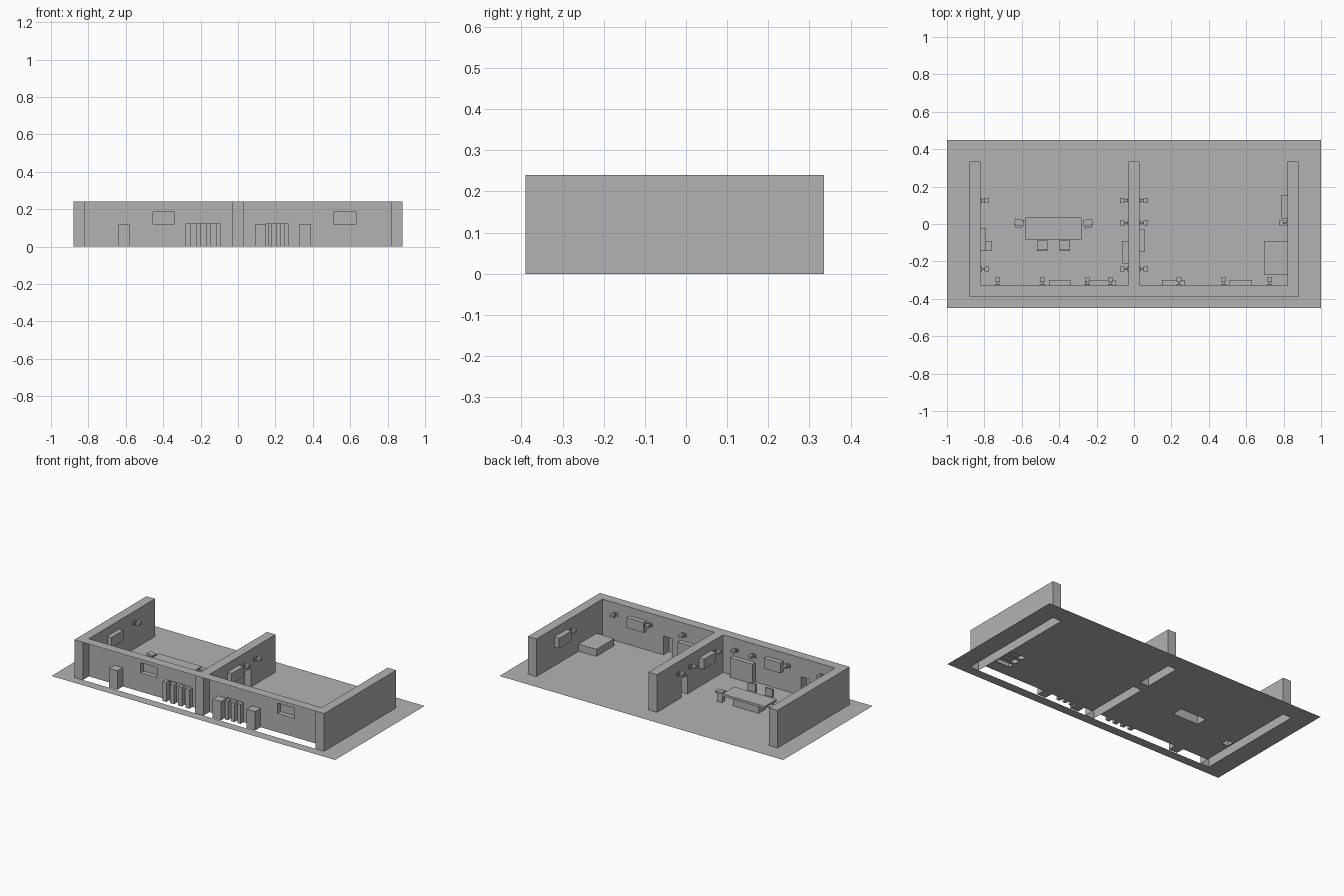
import bpy, math
from mathutils import Matrix

if "Cube" in bpy.data.objects:
    bpy.data.objects.remove(bpy.data.objects["Cube"])

plaster = bpy.data.materials.new("plain_grey")
plaster.diffuse_color = (0.45, 0.45, 0.45, 1)
plaster.use_nodes = True
plaster.node_tree.nodes["Principled BSDF"].inputs["Base Color"].default_value = plaster.diffuse_color
H = 0.24                    # wall height
YI, YO, YB = -0.33, -0.39, 0.335   # front wall inside, outside, back end of walls


def make(name, verts, faces, matrix=None):
    me = bpy.data.meshes.new(name)
    me.from_pydata(verts, [], faces)
    me.materials.append(plaster)
    ob = bpy.data.objects.new(name, me)
    bpy.context.collection.objects.link(ob)
    if matrix:
        ob.matrix_world = matrix
    return ob


def box(name, x0, x1, y0, y1, z0, z1, skip="", matrix=None):
    """Box with optional missing sides: l r (x), f b (y), d u (z)."""
    v = [(x, y, z) for x in (x0, x1) for y in (y0, y1) for z in (z0, z1)]
    sides = {"l": (0, 1, 3, 2), "r": (4, 6, 7, 5), "f": (0, 4, 5, 1),
             "b": (2, 3, 7, 6), "d": (0, 2, 6, 4), "u": (1, 5, 7, 3)}
    return make(name, v, [f for k, f in sides.items() if k not in skip], matrix)


def sheet(name, rect, holes, place):
    """Flat sheet with rectangular holes; place maps (a, b) to 3D."""
    a0, a1, b0, b1 = rect
    A = sorted({a0, a1} | {h[i] for h in holes for i in (0, 1)})
    B = sorted({b0, b1} | {h[i] for h in holes for i in (2, 3)})
    A = [a for a in A if a0 <= a <= a1]
    B = [b for b in B if b0 <= b <= b1]
    verts = [place(a, b) for a in A for b in B]
    n, faces = len(B), []
    for i in range(len(A) - 1):
        for j in range(n - 1):
            a, b = (A[i] + A[i + 1]) / 2, (B[j] + B[j + 1]) / 2
            if not any(h[0] < a < h[1] and h[2] < b < h[3] for h in holes):
                faces.append((i * n + j, (i + 1) * n + j, (i + 1) * n + j + 1, i * n + j + 1))
    return make(name, verts, faces)


doors = [(-0.64, -0.58), (0.09, 0.15), (0.33, 0.39)]
pictures = [(-0.455, -0.34), (0.51, 0.63)]
cabinets = [(-0.26, -0.10), (0.15, 0.27)]
DH, PZ0, PZ1 = 0.12, 0.12, 0.185

# Floor, left open beneath hollow walls and furniture
floor_holes = [(-0.88, -0.82, YO, YB), (0.82, 0.88, YO, YB),
               (-0.03, 0.03, YO, 0.03), (-0.03, 0.03, 0.09, YB),
               (-0.82, -0.03, YO, YI), (0.03, 0.82, YO, YI),
               (-0.52, -0.34, -0.06, 0.01), (-0.81, -0.765, -0.14, -0.095)]
floor_holes += [(0.71, 0.81, y, y + 0.03) for y in (-0.25, -0.195, -0.14)]
sheet("floor", (-1, 1, -0.45, 0.45), floor_holes, lambda a, b: (a, b, 0))

# Side walls and the middle wall with its doorway
box("left_wall", -0.88, -0.82, YO, YB, 0, H, "d")
box("right_wall", 0.82, 0.88, YO, YB, 0, H, "d")
for x, n in ((-0.03, "left"), (0.03, "right")):
    sheet("middle_wall_" + n, (YO, YB, 0, H), [(0.03, 0.09, 0, DH)],
          lambda a, b, x=x: (x, a, b))
box("middle_wall_shell", -0.03, 0.03, YO, YB, 0, H, "dlr")
box("doorway_lining", -0.03, 0.03, 0.03, 0.09, 0, DH, "lrd")

# Front wall: inner face and top only, open on the outside
wall_holes = [(a, b, 0, DH) for a, b in doors]
wall_holes += [(a, b, PZ0, PZ1) for a, b in pictures]
wall_holes += [(a, b, 0, 0.125) for a, b in cabinets]
for a, b, n in ((-0.82, -0.03, "left"), (0.03, 0.82, "right")):
    sheet("front_wall_" + n, (a, b, 0, H), [h for h in wall_holes if a < h[0] < b],
          lambda x, z: (x, YI, z))
    sheet("front_wall_top_" + n, (a, b, YO, YI), [], lambda x, y: (x, y, H))

# Door recesses, cabinets and pictures on the front wall
for a, b in doors:
    box("door_recess", a, b, -0.385, YI, 0, DH, "b")
for a, b in cabinets:
    box("cabinet", a, b, YI, -0.30, 0, 0.125, "f")
for a, b, k in ((-0.28, -0.09, 4), (0.16, 0.27, 3)):
    step = (b - a) / (2 * k - 1)
    for i in range(k):
        box("cabinet_back_strip", a + 2 * i * step, a + (2 * i + 1) * step,
            -0.36, YI, 0, 0.123, "b")
for a, b in pictures:
    box("picture", a, b, YI, -0.30, PZ0, PZ1, "f")

# Pictures on the side and middle walls
for x0, x1, y0, y1 in ((-0.82, -0.79, -0.145, -0.025), (-0.065, -0.03, -0.21, -0.09),
                       (0.03, 0.06, -0.15, -0.03), (0.785, 0.82, 0.03, 0.155)):
    box("picture", x0, x1, y0, y1, PZ0, PZ1)


# Wall lamps: arm with an upright shade
def lamp(x, y, deg):
    m = Matrix.Translation((x, y, 0.165)) @ Matrix.Rotation(math.radians(deg), 4, "Z")
    box("lamp_plate", -0.014, 0.014, 0, 0.006, -0.010, 0.014, matrix=m)
    box("lamp_arm", -0.006, 0.006, 0.006, 0.030, -0.006, 0.004, matrix=m)
    box("lamp_shade", -0.013, 0.013, 0.020, 0.045, 0.0, 0.016, matrix=m)


for x in (-0.73, -0.49, -0.25, -0.125, 0.24, 0.48, 0.725):
    lamp(x, YI, 0)
for y in (0.125, -0.24):
    lamp(-0.82, y, -90)
for y in (0.125, 0.005, -0.24):
    lamp(-0.03, y, 90)
    lamp(0.03, y, -90)
lamp(0.82, 0.005, 90)

# Bed and bedside block
box("bed", 0.695, 0.82, -0.27, -0.09, 0, 0.045, "d")
box("side_block", -0.82, -0.76, -0.145, -0.09, 0, 0.08, "d")

# Table on a hollow pedestal
box("table_top", -0.58, -0.28, -0.085, 0.035, 0.055, 0.07)
box("table_base", -0.52, -0.34, -0.06, 0.01, 0, 0.055, "du")


# Chairs
def chair(x, y, deg):
    m = Matrix.Translation((x, y, 0)) @ Matrix.Rotation(math.radians(deg), 4, "Z")
    box("chair_seat", -0.028, 0.028, -0.028, 0.028, 0.038, 0.048, matrix=m)
    box("chair_back", -0.028, 0.028, -0.030, -0.018, 0.048, 0.095, matrix=m)
    for sx in (-0.028, 0.020):
        for sy in (-0.028, 0.020):
            box("chair_leg", sx, sx + 0.008, sy, sy + 0.008, 0, 0.038, matrix=m)


chair(-0.49, -0.115, 0)
chair(-0.37, -0.115, 0)


# Small stools at the table ends
def stool(x, y, deg):
    m = Matrix.Translation((x, y, 0)) @ Matrix.Rotation(math.radians(deg), 4, "Z")
    box("stool_seat", -0.025, 0.025, -0.012, 0.022, 0.060, 0.072, matrix=m)
    box("stool_base", -0.018, 0.018, -0.024, 0.010, 0, 0.060, matrix=m)


stool(-0.615, 0.003, -10)
stool(-0.245, 0.003, 10)
